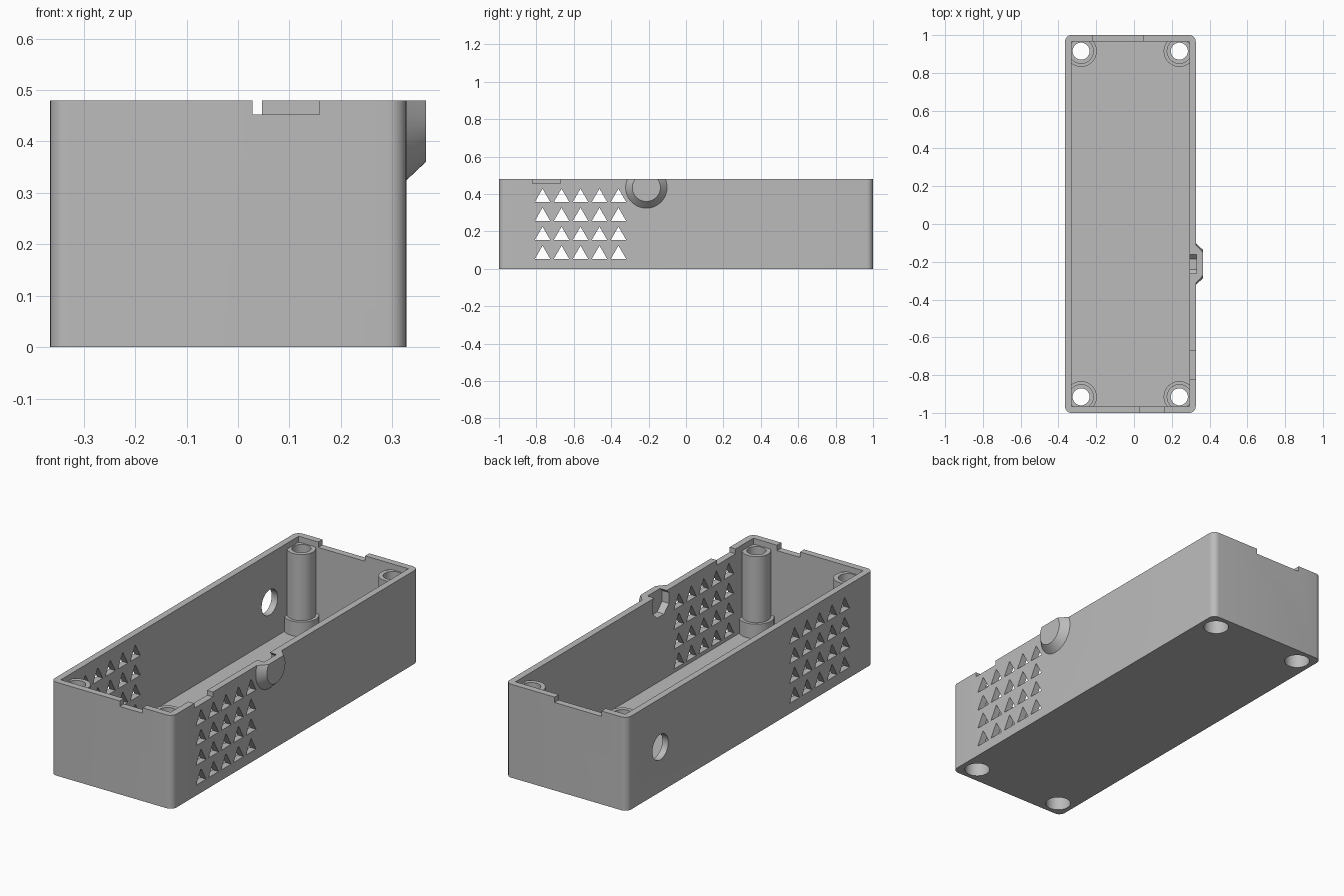
import bpy, bmesh
from math import pi, sin, cos, radians
from mathutils import Matrix, Vector

cube = bpy.data.objects.get("Cube")
if cube:
    bpy.data.objects.remove(cube, do_unlink=True)

X0, X1, HEIGHT, WALL = -0.365, 0.327, 0.48, 0.034
POSTS = [(x, y) for x in (-0.28, 0.24) for y in (-0.915, 0.915)]


def box(bm, lo, hi):
    lo, hi = Vector(lo), Vector(hi)
    mat = Matrix.Translation((lo + hi) / 2) @ Matrix.Diagonal((*(hi - lo), 1))
    return bmesh.ops.create_cube(bm, size=1, matrix=mat)["verts"]


def frustum(bm, axis, centre, r0, r1, lo, hi, sides=48, turn=0.0):
    """Round or polygonal solid along x (centre is y, z) or z (centre is x, y)."""
    rings = []
    for r, t in ((r0, lo), (r1, hi)):
        ring = []
        for i in range(sides):
            a = turn + 2 * pi * i / sides
            u, v = centre[0] + r * cos(a), centre[1] + r * sin(a)
            ring.append(bm.verts.new((t, u, v) if axis == "x" else (u, v, t)))
        rings.append(ring)
    low, high = rings
    bm.faces.new(low[::-1])
    bm.faces.new(high)
    for i in range(sides):
        j = (i + 1) % sides
        bm.faces.new((low[i], low[j], high[j], high[i]))


def finish(bm, name):
    bmesh.ops.recalc_face_normals(bm, faces=bm.faces[:])
    mesh = bpy.data.meshes.new(name)
    bm.to_mesh(mesh)
    bm.free()
    obj = bpy.data.objects.new(name, mesh)
    bpy.context.scene.collection.objects.link(obj)
    return obj


def combine(body, bm, name, operation):
    tool = finish(bm, name)
    tool.hide_render = True
    mod = body.modifiers.new(name, "BOOLEAN")
    mod.operation, mod.solver, mod.object = operation, "EXACT", tool
    bpy.context.view_layer.objects.active = body
    bpy.ops.object.modifier_apply(modifier=mod.name)
    bpy.data.objects.remove(tool, do_unlink=True)


# Outer block with rounded upright corners, a little too tall until trimmed
bm = bmesh.new()
box(bm, (X0, -1, 0), (X1, 1, HEIGHT + 0.02))
upright = [e for e in bm.edges if abs(e.verts[0].co.z - e.verts[1].co.z) > 0.1]
bmesh.ops.bevel(bm, geom=upright, offset=0.034, segments=8, profile=0.5, affect="EDGES")
body = finish(bm, "enclosure_body")

# Cavity
bm = bmesh.new()
box(bm, (X0 + WALL, -1 + WALL, 0.035), (X1 - WALL, 1 - WALL, 0.7))
combine(body, bm, "cavity", "DIFFERENCE")

# Screw posts with wider collars at the floor
for name, radius, top in (("collars", 0.083, 0.11), ("posts", 0.067, 0.45)):
    bm = bmesh.new()
    for p in POSTS:
        frustum(bm, "z", p, radius, radius, 0.012, top)
    combine(body, bm, name, "UNION")

# Conical boss on the side wall
BOSS = (-0.212, 0.435)
bm = bmesh.new()
frustum(bm, "x", BOSS, 0.126, 0.075, 0.311, 0.365)
combine(body, bm, "side_boss", "UNION")

# Screw holes, vents, side hole, boss recess and rim notches
bm = bmesh.new()
for p in POSTS:
    frustum(bm, "z", p, 0.045, 0.045, -0.1, 0.6)
for col in range(5):
    for row in range(4):
        centre = (-0.767 + 0.1015 * col, 0.077 + 0.1015 * row)
        frustum(bm, "x", centre, 0.047, 0.047, -0.5, 0.5, sides=3, turn=pi / 2)
frustum(bm, "x", (0.73, 0.23), 0.065, 0.065, -0.5, -0.3)
frustum(bm, "x", BOSS, 0.073, 0.073, 0.26, 0.332, sides=8, turn=pi / 8)
box(bm, (0.028, -1.1, 0.452), (0.158, -0.95, 0.6))
box(bm, (-0.22, 0.95, 0.452), (0.047, 1.1, 0.6))
box(bm, (0.28, -0.822, 0.455), (0.4, -0.67, 0.6))
combine(body, bm, "openings", "DIFFERENCE")

# Screw head recesses underneath, and the level rim
bm = bmesh.new()
for p in POSTS:
    frustum(bm, "z", p, 0.061, 0.061, -0.1, 0.075)
box(bm, (-0.6, -1.2, HEIGHT), (0.6, 1.2, 0.8))
combine(body, bm, "recesses_and_trim", "DIFFERENCE")

# Single grey finish
grey = bpy.data.materials.new("plain grey")
grey.use_nodes = True
colour = (0.5, 0.5, 0.5, 1)
grey.diffuse_color = colour
grey.node_tree.nodes["Principled BSDF"].inputs["Base Color"].default_value = colour
body.data.materials.clear()
body.data.materials.append(grey)
for poly in body.data.polygons:
    poly.material_index = 0

bpy.ops.object.select_all(action="DESELECT")
body.select_set(True)
bpy.context.view_layer.objects.active = body
bpy.ops.object.shade_smooth_by_angle(angle=radians(30))
